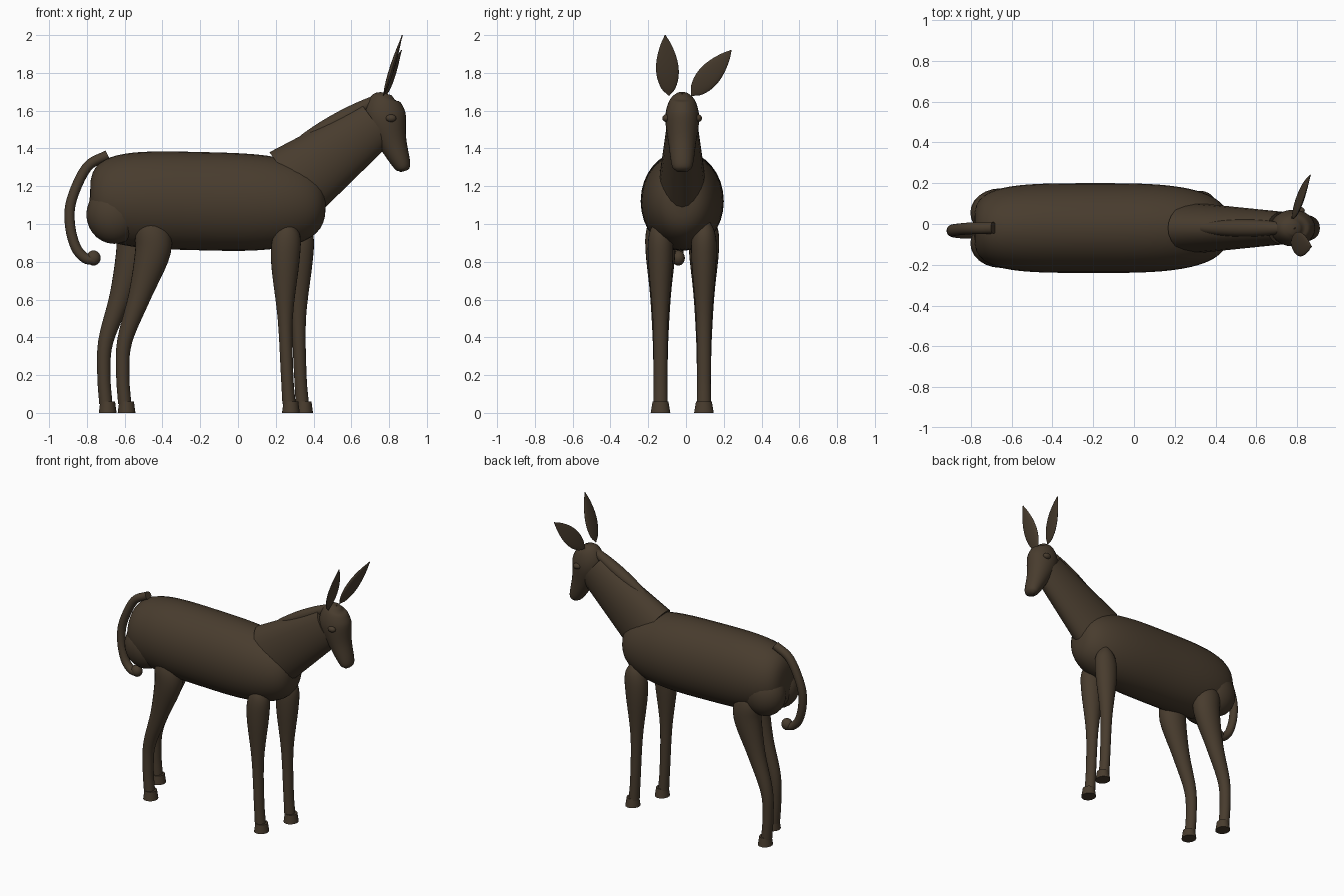
import bpy, bmesh, math
from mathutils import Vector

default_cube = bpy.data.objects.get("Cube")
if default_cube:
    bpy.data.objects.remove(default_cube, do_unlink=True)

MID = -0.02  # y of the body's plane of symmetry

COLOR = (0.065, 0.045, 0.027, 1)
coat = bpy.data.materials.new("dark brown coat")
coat.use_nodes = True
coat.diffuse_color = COLOR
shader = coat.node_tree.nodes["Principled BSDF"]
shader.inputs["Base Color"].default_value = COLOR
shader.inputs["Roughness"].default_value = 0.8


def finish(name, bm):
    """Turn a bmesh into a smooth-shaded object with the coat colour."""
    bmesh.ops.recalc_face_normals(bm, faces=bm.faces)
    mesh = bpy.data.meshes.new(name)
    bm.to_mesh(mesh)
    bm.free()
    mesh.materials.append(coat)
    part = bpy.data.objects.new(name, mesh)
    bpy.context.collection.objects.link(part)
    bpy.ops.object.select_all(action='DESELECT')
    part.select_set(True)
    bpy.context.view_layer.objects.active = part
    bpy.ops.object.shade_smooth_by_angle(angle=math.radians(45))


def spline(rows, steps):
    """Catmull-Rom curve through rows of numbers."""
    points = [Vector(row) for row in rows]
    before = 2 * points[0] - points[1]
    after = 2 * points[-1] - points[-2]
    points = [before, *points, after]
    curve = []
    for a, b, c, d in zip(points, points[1:], points[2:], points[3:]):
        for i in range(steps):
            t = i / steps
            linear = (c - a) * t
            square = (2 * a - 5 * b + 4 * c - d) * t * t
            cubic = (3 * b - a - 3 * c + d) * t * t * t
            curve.append(b + (linear + square + cubic) / 2)
    return curve + [points[-2]]


def loft(name, rows, side=(0, 1, 0), steps=5, sides=24):
    """Capped tube through rows of (x, y, z, half depth, half width along side)."""
    path = spline(rows, steps)
    centres = [Vector(row[:3]) for row in path]
    last = len(path) - 1
    bm = bmesh.new()
    rings = []
    for i, centre in enumerate(centres):
        tangent = (centres[min(i + 1, last)] - centres[max(i - 1, 0)]).normalized()
        across = Vector(side)
        across = (across - tangent * across.dot(tangent)).normalized()
        up = tangent.cross(across)
        depth, width = (max(size, 0.003) for size in path[i][3:])
        angles = [math.tau * k / sides for k in range(sides)]
        rings.append([bm.verts.new(centre + up * depth * math.cos(angle) + across * width * math.sin(angle))
                      for angle in angles])
    for ring, following in zip(rings, rings[1:]):
        for k in range(sides):
            bm.faces.new((ring[k - 1], ring[k], following[k], following[k - 1]))
    bm.faces.new(rings[0])
    bm.faces.new(rings[-1])
    finish(name, bm)


def spindle(name, base, tip, depth, width, side=(0, 1, 0), power=0.8, skew=0.8, count=12):
    """Leaf shape that swells and closes between two points."""
    base, tip = Vector(base), Vector(tip)
    rows = []
    for i in range(count + 1):
        t = i / count
        swell = max(math.sin(math.pi * t ** skew), 0) ** power
        rows.append((*base.lerp(tip, t), depth * swell, width * swell))
    loft(name, rows, side, steps=2)


def ellipsoid(name, centre, radii):
    bm = bmesh.new()
    bmesh.ops.create_uvsphere(bm, u_segments=24, v_segments=14, radius=1)
    bmesh.ops.scale(bm, vec=radii, verts=bm.verts)
    bmesh.ops.translate(bm, vec=centre, verts=bm.verts)
    finish(name, bm)


# Barrel of the body: a superellipse, blunt at the rump and rounder at the chest
barrel = []
for i in range(33):
    t = math.sin(math.pi * (i / 32 - 0.5))
    power = 4 if t < 0 else 3
    swell = max(1 - abs(t) ** power, 0) ** (1 / power)
    barrel.append((-0.16 + 0.625 * t, MID, 1.12 - 0.015 * t, 0.26 * swell, 0.22 * swell))
loft("body", barrel, steps=1, sides=32)

# Tapered neck with a mane along its crest
loft("neck", [(0.29, MID, 1.21, 0.21, 0.125), (0.73, MID, 1.53, 0.13, 0.08)])
spindle("mane", (0.29, MID, 1.42), (0.79, MID, 1.69), depth=0.04, width=0.042, power=0.5, skew=1)

# Head, poll to muzzle
loft("head", [(0.785, MID, 1.69, 0.03, 0.03),
              (0.775, MID, 1.65, 0.085, 0.07),
              (0.78, MID, 1.56, 0.11, 0.09),
              (0.82, MID, 1.43, 0.075, 0.073),
              (0.87, MID, 1.31, 0.045, 0.055),
              (0.88, MID, 1.28, 0.02, 0.03)])

# Leaf-shaped ears, the left one splayed out
for name, base, tip in (("right_ear", (0.77, -0.09, 1.68), (0.87, -0.11, 2)),
                        ("left_ear", (0.775, 0.03, 1.68), (0.865, 0.24, 1.92))):
    rise, spread = tip[2] - base[2], tip[1] - base[1]
    spindle(name, base, tip, depth=0.013, width=0.06, side=(0, rise, -spread))

# Curled tail, swinging slightly to the right, with a knob at the end
TAIL = [(-0.69, 1.365), (-0.8, 1.3), (-0.88, 1.13), (-0.89, 1), (-0.86, 0.88), (-0.81, 0.82), (-0.76, 0.81)]
loft("tail", [(x, 0.045 * z - 0.08, z, 0.027, 0.029) for x, z in TAIL])
ellipsoid("tail_tip", (-0.765, -0.04, 0.82), (0.038, 0.034, 0.04))

# Right legs from the top down: x, height, half depth
HIND = [(-0.48, 1.07, 0.02), (-0.46, 0.98, 0.085), (-0.45, 0.86, 0.095), (-0.52, 0.62, 0.06),
        (-0.6, 0.38, 0.04), (-0.61, 0.2, 0.035), (-0.6, 0.05, 0.035)]
FRONT = [(0.27, 1.02, 0.02), (0.26, 0.94, 0.07), (0.25, 0.8, 0.075), (0.25, 0.5, 0.04),
         (0.26, 0.2, 0.033), (0.27, 0.05, 0.035)]


def add_leg(name, stations, y, shift):
    """Leg with a flared hoof; thick parts are flattened sideways."""
    loft(name + "_leg", [(x + shift, y, z, r, 0.7 * r + 0.013) for x, z, r in stations])
    foot = stations[-1][0] + shift + 0.01
    loft(name + "_hoof", [(foot, y, 0.06, 0.039, 0.042), (foot, y, 0, 0.047, 0.052)])


# Paired parts; the left legs are a stride apart from the right ones
for word, sign, stride in (("right", -1, 0), ("left", 1, 1)):
    leg_y = MID + sign * 0.115
    add_leg(word + "_hind", HIND, leg_y, -0.1 * stride)
    add_leg(word + "_front", FRONT, leg_y, 0.07 * stride)
    ellipsoid(word + "_haunch", (-0.655, MID + sign * 0.075, 1.05), (0.148, 0.12, 0.155))
    ellipsoid(word + "_eye", (0.81, MID + sign * 0.085, 1.56), (0.028, 0.02, 0.02))
